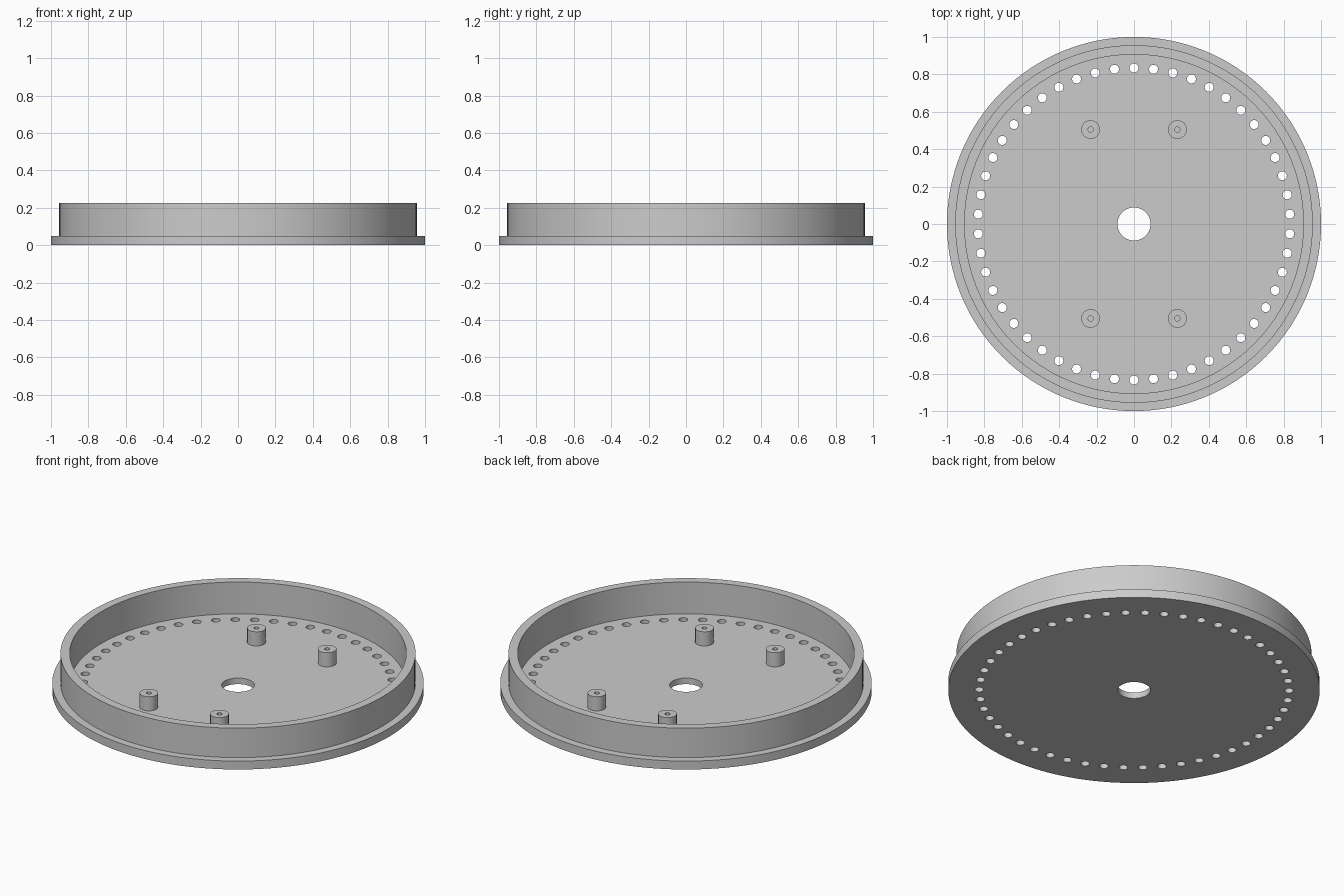
import bpy, bmesh, math
from mathutils import Matrix, Vector

if "Cube" in bpy.data.objects:
    bpy.data.objects.remove(bpy.data.objects["Cube"], do_unlink=True)

FLOOR = 0.036
HOLES = 50

grey = bpy.data.materials.new("plain grey")
grey.use_nodes = True
grey.diffuse_color = (0.6, 0.6, 0.6, 1)
grey.node_tree.nodes["Principled BSDF"].inputs["Base Color"].default_value = (0.6, 0.6, 0.6, 1)


def add_object(name, bm):
    bmesh.ops.recalc_face_normals(bm, faces=bm.faces)
    mesh = bpy.data.meshes.new(name)
    bm.to_mesh(mesh)
    bm.free()
    mesh.materials.append(grey)
    obj = bpy.data.objects.new(name, mesh)
    bpy.context.collection.objects.link(obj)
    return obj


def activate(obj):
    bpy.ops.object.select_all(action='DESELECT')
    obj.select_set(True)
    bpy.context.view_layer.objects.active = obj


def smooth(obj):
    activate(obj)
    bpy.ops.object.shade_smooth_by_angle(angle=math.radians(30))


def lathe(name, profile, steps, closed=True):
    """Revolve an (r, z) profile about the z axis."""
    bm = bmesh.new()
    verts = [bm.verts.new((r, 0, z)) for r, z in profile]
    edges = [bm.edges.new(pair) for pair in zip(verts, verts[1:])]
    if closed:
        edges.append(bm.edges.new((verts[-1], verts[0])))
    bmesh.ops.spin(bm, geom=verts + edges, cent=(0, 0, 0), axis=(0, 0, 1),
                   angle=math.tau, steps=steps, use_merge=True)
    bmesh.ops.remove_doubles(bm, verts=bm.verts, dist=1e-5)
    return add_object(name, bm)


# Round tray: floor with centre hole, upright wall and outer flange
tray = lathe("tray", [(0.088, 0), (1, 0), (1, 0.05), (0.956, 0.05), (0.956, 0.225),
                      (0.906, 0.225), (0.906, FLOOR), (0.088, FLOOR)], 128)

# Ring of small through holes
bm = bmesh.new()
for i in range(HOLES):
    a = math.tau * i / HOLES
    spot = Vector((math.sin(a), math.cos(a), 0)) * 0.834
    bmesh.ops.create_cone(bm, cap_ends=True, segments=24, radius1=0.024, radius2=0.024,
                          depth=0.2, matrix=Matrix.Translation(spot))
cutter = add_object("hole_cutter", bm)
cutter.hide_render = True
cut = tray.modifiers.new("holes", 'BOOLEAN')
cut.operation = 'DIFFERENCE'
cut.solver = 'EXACT'
cut.object = cutter
activate(tray)
bpy.ops.object.modifier_apply(modifier=cut.name)
bpy.data.objects.remove(cutter, do_unlink=True)
smooth(tray)

# Four mounting posts with blind pilot holes
for side, x in (("left", 0.232), ("right", -0.232)):
    for end, y in (("front", -0.505), ("back", 0.505)):
        post = lathe(f"{end}_{side}_post",
                     [(0.05, FLOOR - 0.005), (0.05, 0.12), (0.014, 0.12),
                      (0.014, FLOOR + 0.002), (0, FLOOR + 0.002)], 40, closed=False)
        post.location = (x, y, 0)
        smooth(post)
